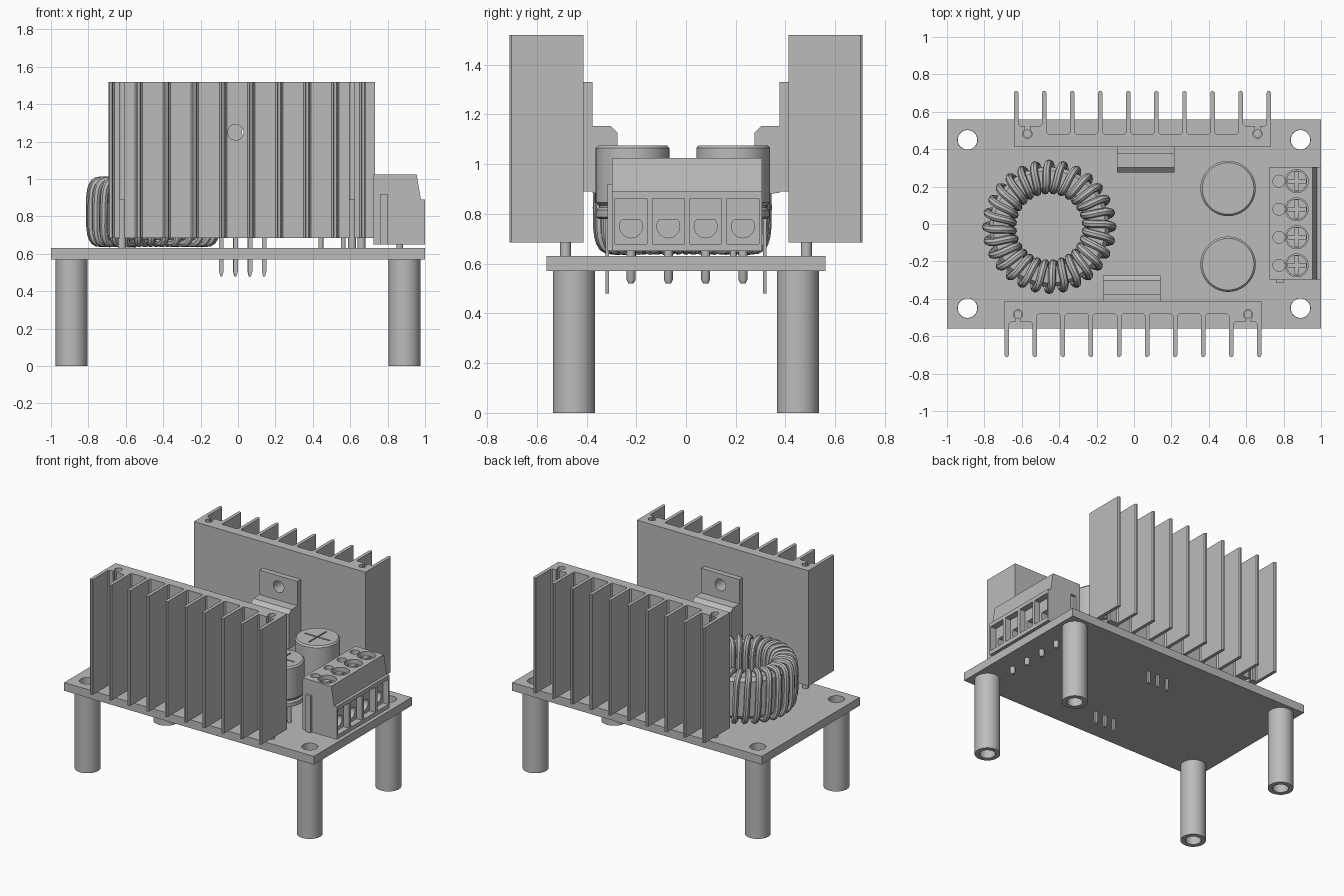
import bpy, bmesh, math
from mathutils import Matrix

if "Cube" in bpy.data.objects:
    bpy.data.objects.remove(bpy.data.objects["Cube"])

grey = bpy.data.materials.new("plain grey")
grey.use_nodes = True
COLOUR = (0.5, 0.5, 0.5, 1)
grey.diffuse_color = COLOUR
grey.node_tree.nodes["Principled BSDF"].inputs["Base Color"].default_value = COLOUR


def finish(name, bm):
    """Turn a bmesh into a named grey object."""
    bmesh.ops.recalc_face_normals(bm, faces=bm.faces)
    mesh = bpy.data.meshes.new(name)
    bm.to_mesh(mesh)
    bm.free()
    mesh.materials.append(grey)
    obj = bpy.data.objects.new(name, mesh)
    bpy.context.collection.objects.link(obj)
    return obj


def box(name, x, y, z):
    """Box from (low, high) ranges."""
    bm = bmesh.new()
    bmesh.ops.create_cube(bm, size=1)
    for v in bm.verts:
        v.co = [(r[0] + r[1]) / 2 + c * (r[1] - r[0]) for c, r in zip(v.co, (x, y, z))]
    return finish(name, bm)


def prism(name, points, low, high, axis="z"):
    """Extrude a profile: xy along z, xz along y, or yz along x."""
    place = {"z": lambda a, b, t: (a, b, t),
             "y": lambda a, b, t: (a, t, b),
             "x": lambda a, b, t: (t, a, b)}[axis]
    bm = bmesh.new()
    face = bm.faces.new([bm.verts.new(place(a, b, low)) for a, b in points])
    moved = bmesh.ops.extrude_face_region(bm, geom=[face])["geom"]
    shift = place(0, 0, high - low)
    bmesh.ops.translate(bm, vec=shift, verts=[v for v in moved if isinstance(v, bmesh.types.BMVert)])
    return finish(name, bm)


def circle(a, b, r, n=32):
    return [(a + r * math.cos(math.tau * i / n), b + r * math.sin(math.tau * i / n)) for i in range(n)]


def rod(name, a, b, r, low, high, axis="z", n=32):
    return prism(name, circle(a, b, r, n), low, high, axis)


def lathe(name, x, y, profile, n=40):
    """Stack of rings from (radius, height) pairs."""
    bm = bmesh.new()
    rings = [[bm.verts.new((a, b, z)) for a, b in circle(x, y, r, n)] for r, z in profile]
    for p, q in zip(rings, rings[1:]):
        for i in range(n):
            j = (i + 1) % n
            bm.faces.new((p[i], p[j], q[j], q[i]))
    bm.faces.new(rings[0])
    bm.faces.new(rings[-1])
    return finish(name, bm)


def cut(obj, *cutters):
    """Subtract the cutters and remove them."""
    bpy.context.view_layer.objects.active = obj
    for c in cutters:
        c.hide_render = True
        mod = obj.modifiers.new("cut", "BOOLEAN")
        mod.object, mod.solver = c, "EXACT"
        bpy.ops.object.modifier_apply(modifier=mod.name)
        bpy.data.objects.remove(c)
    return obj


# Circuit board on four tubular standoffs
board = box("circuit_board", (-1, 1), (-0.56, 0.56), (0.57, 0.63))
for x in (-0.89, 0.89):
    for y in (-0.45, 0.45):
        cut(board, rod("cutter", x, y, 0.053, 0.5, 0.7))
        cut(rod("standoff", x, y, 0.085, 0, 0.57), rod("cutter", x, y, 0.052, -0.1, 0.7))


# Finned heatsink profile: x across, y outward is negative
def heatsink_profile():
    fins = [-0.675 + 0.15 * i for i in range(10)]
    inner, floor, boss, tip, w = -0.412, -0.482, -0.525, -0.71, 0.012
    pts = [(0.687, inner), (-0.687, inner)]
    for i, x in enumerate(fins):
        left = inner if i == 0 else (boss if i in (1, 9) else floor)
        right = inner if i == 9 else (boss if i in (0, 8) else floor)
        if left != inner:
            pts += [(x - w - 0.008, left), (x - w, left - 0.008)]
        pts += [(x - w, tip + 0.008), (x - w / 2, tip), (x + w / 2, tip), (x + w, tip + 0.008)]
        if right != inner:
            pts += [(x + w, right - 0.008), (x + w + 0.008, right)]
        if i in (0, 8):  # round pin slot in the end channels
            c = -0.615 if i == 0 else 0.615
            pts.append((c - 0.014, boss))
            for k in range(13):
                t = math.radians(235 - k * 290 / 12)
                pts.append((c + 0.025 * math.cos(t), floor + 0.025 * math.sin(t)))
            pts.append((c + 0.014, boss))
    return pts


# Heatsink, pins and flat power transistor; the rear set is turned half round
for side, turn, shift, chip_x in (("front", 0, -0.005, -0.0125), ("rear", math.pi, 0.045, 0.0625)):
    local = chip_x - shift if turn == 0 else shift - chip_x
    parts = [cut(prism(side + "_heatsink", heatsink_profile(), 0.685, 1.52),
                 rod("cutter", local, 1.25, 0.042, -0.6, -0.3, "y"))]
    for x in (-0.615, 0.615):
        parts.append(rod(side + "_heatsink_pin", x, -0.484, 0.022, 0.62, 0.89, n=20))
    ends = (local - 0.153, local + 0.153)
    parts.append(cut(box(side + "_transistor_tab", ends, (-0.412, -0.375), (0.89, 1.33)),
                     rod("cutter", local, 1.25, 0.042, -0.6, -0.3, "y")))
    body = [(-0.376, 0.885), (-0.276, 0.875), (-0.276, 1.128), (-0.303, 1.153), (-0.376, 1.153)]
    parts.append(prism(side + "_transistor_body", body, *ends, axis="x"))
    for k in (-1, 0, 1):
        x = local + k * 0.077
        leg = [(x - 0.012, 0.9), (x - 0.012, 0.505), (x - 0.005, 0.48),
               (x + 0.005, 0.48), (x + 0.012, 0.505), (x + 0.012, 0.9)]
        parts.append(prism(side + "_transistor_leg", leg, -0.324, -0.31, "y"))
    for p in parts:
        p.data.transform(Matrix.Translation((shift, 0, 0)) @ Matrix.Rotation(turn, 4, "Z"))

# Capacitors with crimped base, scored top and wire leads
for y in (-0.215, 0.19):
    can = lathe("capacitor", 0.503, y, [
        (0.135, 0.78), (0.147, 0.787), (0.147, 0.815), (0.135, 0.825), (0.135, 0.833),
        (0.148, 0.845), (0.148, 1.065), (0.138, 1.076)])
    cut(can, box("cutter", (0.403, 0.603), (y - 0.005, y + 0.005), (1.068, 1.1)),
        box("cutter", (0.498, 0.508), (y - 0.1, y + 0.1), (1.068, 1.1)))
    for dx in (-0.06, 0.06):
        rod("capacitor_lead", 0.503 + dx, y, 0.013, 0.6, 0.8, n=12)

# Ring inductor: core and one continuous winding
cx, cy, turns, steps = -0.453, -0.015, 28, 24
core = lathe("inductor_core", cx, cy, [(0.3, 0.675), (0.32, 0.7), (0.32, 0.95), (0.3, 0.975)], 48)
cut(core, rod("cutter", cx, cy, 0.215, 0.5, 1.2, n=48))
curve = bpy.data.curves.new("winding", "CURVE")
curve.dimensions, curve.bevel_depth, curve.bevel_resolution = "3D", 0.021, 2
spline = curve.splines.new("POLY")
spline.points.add(turns * steps - 1)
spline.use_cyclic_u = True
for i, point in enumerate(spline.points):
    t = math.tau * i / steps
    c, s = math.cos(t), math.sin(t)
    # rounded rectangle section
    r = 0.267 + 0.072 * math.copysign(abs(c) ** 0.55, c)
    z = 0.825 + 0.169 * math.copysign(abs(s) ** 0.55, s)
    a = math.tau * i / (turns * steps)
    point.co = (cx + r * math.cos(a), cy + r * math.sin(a), z, 1)
wire = bpy.data.objects.new("inductor_winding", curve)
bpy.context.collection.objects.link(wire)
bpy.ops.object.select_all(action="DESELECT")
wire.select_set(True)
bpy.context.view_layer.objects.active = wire
bpy.ops.object.convert(target="MESH")
wire = bpy.context.view_layer.objects.active
wire.data.materials.clear()
wire.data.materials.append(grey)

# Four-way terminal block with wire openings and screws
block = prism("terminal_block", [(0.725, 0.65), (1, 0.65), (1, 0.89), (0.978, 0.89),
                                 (0.955, 1.025), (0.725, 1.025)], -0.297, 0.305, "y")
box("terminal_rail", (0.76, 0.8), (-0.315, -0.29), (0.65, 0.92))
cut(block, box("cutter", (0.757, 0.803), (0.285, 0.4), (0.6, 0.925)))
for k in range(4):
    y = -0.221 + 0.15 * k
    moon = [p for p in circle(y, 0.75, 0.046) if p[1] < 0.776]
    # start the arc after its flat top
    top = [i for i in range(len(moon)) if moon[i][0] < y and moon[i][1] > 0.765][0]
    moon = moon[top:] + moon[:top]
    cut(block, box("cutter", (0.955, 1.1), (y - 0.064, y + 0.064), (0.68, 0.862)),
        prism("cutter", moon, 0.82, 1.0, "x"),
        rod("cutter", 0.87, y, 0.061, 0.96, 1.1),
        rod("cutter", 0.775, y, 0.032, 0.94, 1.1, n=24))
    screw = rod("terminal_screw", 0.87, y, 0.056, 0.95, 0.995)
    cut(screw, box("cutter", (0.82, 0.92), (y - 0.01, y + 0.01), (0.975, 1.1)),
        box("cutter", (0.86, 0.88), (y - 0.05, y + 0.05), (0.975, 1.1)))
    lathe("terminal_pin", 0.865, y, [(0.01, 0.52), (0.018, 0.535), (0.018, 0.66)], 16)

# Smooth round surfaces, keep hard edges
bpy.ops.object.select_all(action="DESELECT")
for obj in bpy.context.collection.objects:
    if obj.type == "MESH" and obj.data.materials and obj.data.materials[0] == grey:
        obj.select_set(True)
        bpy.context.view_layer.objects.active = obj
bpy.ops.object.shade_smooth_by_angle(angle=math.radians(35))
